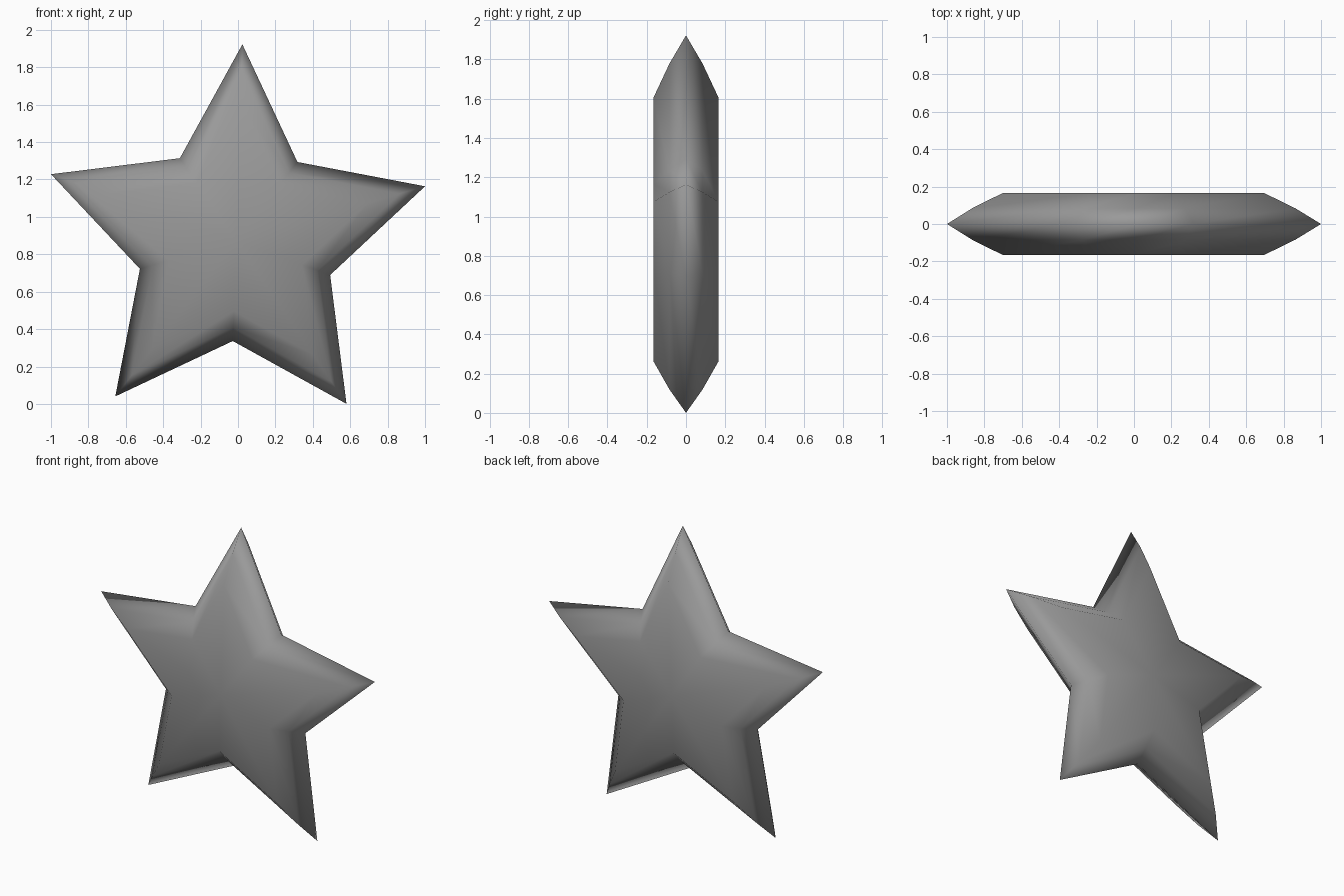
import bpy
import bmesh
from math import cos, sin, pi, radians

cube = bpy.data.objects.get("Cube")
if cube:
    bpy.data.objects.remove(cube, do_unlink=True)

TIP, VALLEY, TILT = 1.052, 0.535, radians(88.15)
CENTRE_X, CENTRE_Z = -0.0105, 0.871
# Cross-section of the rounded rim: (outline scale, depth), back to front
RIM = [(0.70, 0.165), (0.864, 0.084), (1.0, 0.0), (0.864, -0.084), (0.70, -0.165)]

grey = bpy.data.materials.new("grey")
grey.use_nodes = True
colour = (0.32, 0.32, 0.32, 1)
grey.diffuse_color = colour
grey.node_tree.nodes["Principled BSDF"].inputs["Base Color"].default_value = colour


def star_ring(bm, scale, y):
    """One loop of alternating tips and valleys."""
    ring = []
    for i in range(10):
        radius = scale * (VALLEY if i % 2 else TIP)
        angle = TILT + i * pi / 5
        ring.append(bm.verts.new((CENTRE_X + radius * cos(angle), y,
                                  CENTRE_Z + radius * sin(angle))))
    return ring


bm = bmesh.new()
rings = [star_ring(bm, scale, y) for scale, y in RIM]

# Rounded rim
for a, b in zip(rings, rings[1:]):
    for i in range(10):
        j = (i + 1) % 10
        bm.faces.new((a[i], a[j], b[j], b[i]))

# Flat front and back, one kite per arm
for ring, depth in ((rings[0], RIM[0][1]), (rings[-1], RIM[-1][1])):
    hub = bm.verts.new((CENTRE_X, depth, CENTRE_Z))
    for i in range(0, 10, 2):
        bm.faces.new((hub, ring[i - 1], ring[i], ring[i + 1]))

bmesh.ops.recalc_face_normals(bm, faces=bm.faces[:])
for face in bm.faces:
    face.smooth = True

mesh = bpy.data.meshes.new("star")
bm.to_mesh(mesh)
bm.free()
mesh.materials.append(grey)
star = bpy.data.objects.new("star", mesh)
bpy.context.collection.objects.link(star)
